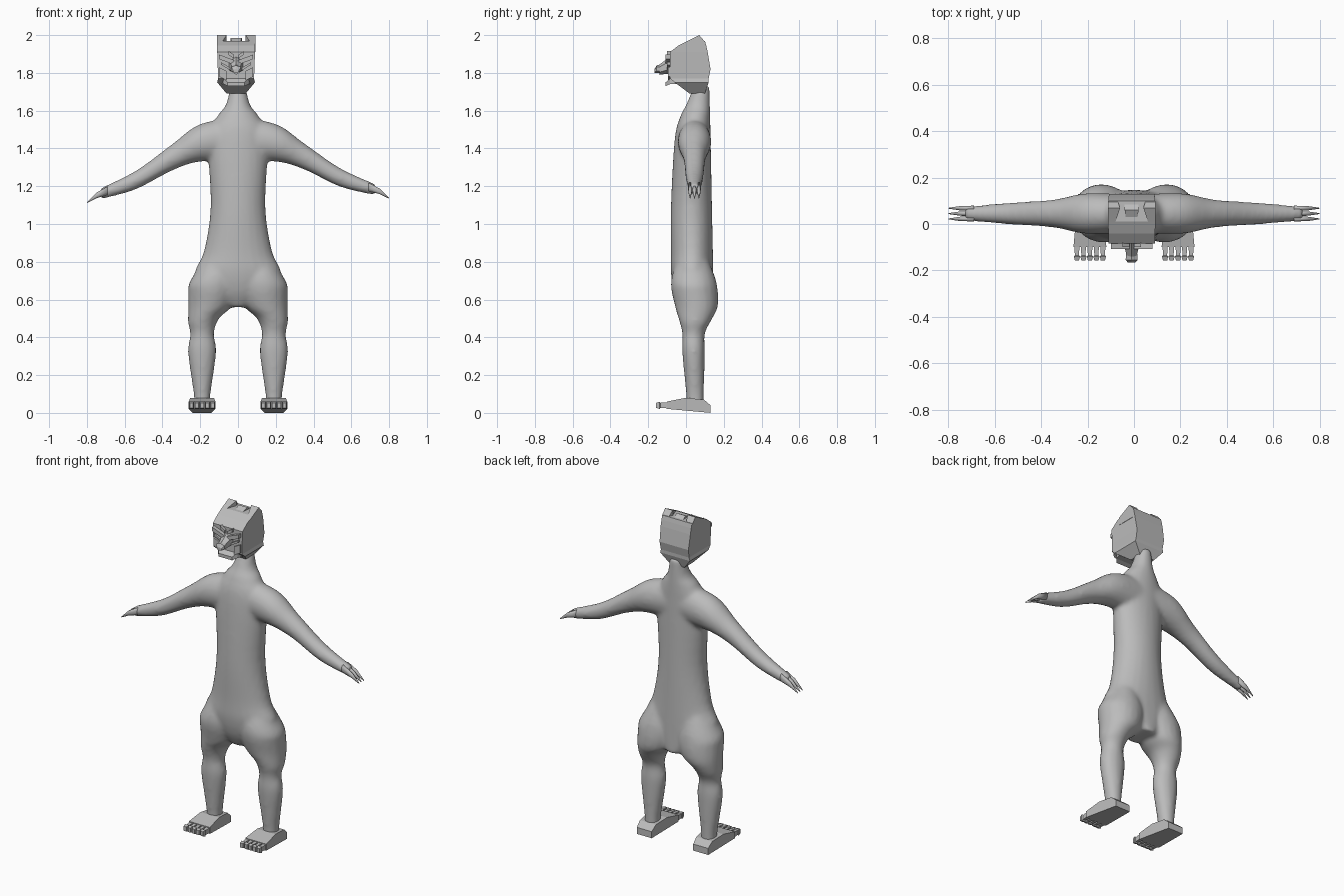
import bpy, bmesh, math
from mathutils import Vector

cube = bpy.data.objects.get("Cube")
if cube:
    bpy.data.objects.remove(cube)

GREY = (.5, .5, .5, 1)
grey = bpy.data.materials.new("plain grey")
grey.use_nodes = True
grey.diffuse_color = GREY
grey.node_tree.nodes["Principled BSDF"].inputs["Base Color"].default_value = GREY

SIDES = {"left": 1, "right": -1}
HEAD_X = -.01
LEG_X = .19


def smooth_rows(rows, steps=5):
    """Fill in rows between the given ones along a smooth curve."""
    rows = [Vector(row) for row in rows]
    padded = [rows[0], *rows, rows[-1]]
    result = []
    for before, start, end, after in zip(padded, rows, rows[1:], padded[3:]):
        for step in range(steps):
            t = step / steps
            ease = t * t * (3 - 2 * t)
            bend_in, bend_out = t * (1 - t) ** 2, t * t * (1 - t)
            result.append(start.lerp(end, ease) + (end - before) / 2 * bend_in
                          - (after - start) / 2 * bend_out)
    return result + [rows[-1]]


def add_tube(bm, axis, sections, sides=4, mirror=1, shift=0):
    """Closed tube; a section is its position, then the limits on the other two axes."""
    grow = math.sqrt(2) if sides == 4 else 1
    loops = []
    for position, low_a, high_a, low_b, high_b in sections:
        loop = []
        for corner in range(sides):
            angle = math.tau * (corner + .5) / sides
            a = (low_a + high_a + grow * math.cos(angle) * (high_a - low_a)) / 2
            b = (low_b + high_b + grow * math.sin(angle) * (high_b - low_b)) / 2
            x, y, z = {"x": (position, a, b), "y": (a, position, b), "z": (a, b, position)}[axis]
            loop.append(bm.verts.new((x * mirror + shift, y, z)))
        loops.append(loop)
    for lower, upper in zip(loops, loops[1:]):
        for i in range(sides):
            bm.faces.new((lower[i - 1], lower[i], upper[i], upper[i - 1]))
    bm.faces.new(loops[0])
    bm.faces.new(loops[-1])


def finish(name, bm):
    bmesh.ops.recalc_face_normals(bm, faces=bm.faces)
    mesh = bpy.data.meshes.new(name)
    bm.to_mesh(mesh)
    bm.free()
    mesh.materials.append(grey)
    ob = bpy.data.objects.new(name, mesh)
    bpy.context.collection.objects.link(ob)
    return ob


def tube(name, axis, sections, sides=4, mirror=1, shift=0):
    bm = bmesh.new()
    add_tube(bm, axis, sections, sides, mirror, shift)
    return finish(name, bm)


def centred(rows):
    """Sections from rows of position, half width and the two other limits."""
    return [(position, -half, half, low, high) for position, half, low, high in rows]


def face_bar(name, start, end, thickness, depth, mirror):
    """Slanted bar on the face between two points in x and z."""
    sections = [(x, -depth, -.07, z - thickness, z + thickness) for x, z in (start, end)]
    tube(name, "x", sections, mirror=mirror, shift=HEAD_X)


# Height, half width and front of the torso; the back is nearly straight
torso = smooth_rows([(.56, .07, -.02), (.64, .19, -.06), (.74, .23, -.08), (.86, .18, -.08),
                     (1.1, .145, -.08), (1.45, .16, -.06), (1.57, .11, -.03),
                     (1.63, .065, 0), (1.73, .04, .04)])
# Height, inner edge, front and back of the leg
leg = smooth_rows([(.85, .06, -.03, .1), (.7, 0, -.08, .16), (.57, .03, -.06, .17),
                   (.5, .1, -.04, .14), (.42, .127, -.02, .1), (.32, .115, -.02, .1),
                   (.1, .145, 0, .095), (.04, .145, 0, .095)])
# Distance out, half depth, height and half height of the arm
arm = smooth_rows([(-.02, .08, 1.45, .12), (.2, .088, 1.43, .1), (.35, .06, 1.355, .07),
                   (.54, .047, 1.24, .05), (.73, .03, 1.17, .03)])


def leg_outer(z, inner):
    return min(.265 - .6 * max(0, z - .68), 2 * LEG_X - inner)


def arm_tilt(x, side):
    return side * .02 * max(0, x - .2)


# Torso, legs and arms fused into one smooth skin
bm = bmesh.new()
add_tube(bm, "z", centred([(z, half, front, .16 - .02 * z) for z, half, front in torso]), 24)
for side in SIDES.values():
    add_tube(bm, "z", [(z, inner, leg_outer(z, inner), front, back)
                       for z, inner, front, back in leg], 20, side)
    add_tube(bm, "x", [(x, .045 - depth, .045 + depth, z - half + arm_tilt(x, side),
                        z + half + arm_tilt(x, side)) for x, depth, z, half in arm], 20, side)
body = finish("body", bm)
skin = body.modifiers.new("skin", "REMESH")
skin.mode = "VOXEL"
skin.voxel_size = .012
skin.use_smooth_shade = True
soften = body.modifiers.new("soften", "SMOOTH")
soften.iterations = 8

# Clawed fingers
finger = [(.69, .012, 1.187, .024), (.75, .01, 1.162, .016), (.8, .002, 1.125, .003)]
for label, side in SIDES.items():
    for number in range(3):
        y = .022 + .023 * number
        claw = tube(f"{label}_finger_{number + 1}", "x",
                    [(x, y - half, y + half, z - thick + arm_tilt(x, side),
                      z + thick + arm_tilt(x, side)) for x, half, z, thick in finger], 8, side)
        claw.data.shade_smooth()

# Feet with sloping soles, and toes with raised tips
foot = [(y, .062 - .09 * y, .012 - .09 * y, top)
        for y, top in ((.13, .04), (.095, .07), (0, .08), (-.1, .06))]
toe = [(-.09, .011), (-.135, .009), (-.14, .013), (-.158, .009)]
for label, side in SIDES.items():
    tube(f"{label}_foot", "y", centred(foot), shift=side * LEG_X)
    for number in range(5):
        x = LEG_X + .028 * (number - 2)
        tube(f"{label}_toe_{number + 1}", "y",
             centred([(y, half, .04 - 1.5 * half, .04 + 1.5 * half) for y, half in toe]),
             shift=side * x)

# Blocky head, narrowing to the throat and sloping at the brow
head = [(1.69, .05, .02, .1), (1.75, .1, -.06, .12), (1.77, .095, -.085, .12),
        (1.82, .097, -.085, .13), (1.91, .1, -.085, .115), (1.945, .1, -.04, .107),
        (1.97, .1, .01, .1)]
tube("head", "z", centred(head), shift=HEAD_X)
crest = [(-.06, .012, 1.9, 1.925), (.06, .03, 1.94, 1.985), (.1, .03, 1.94, 1.96)]
tube("crest", "y", centred(crest), shift=HEAD_X)

# Muzzle, nose and chin
muzzle = [(-.07, .05, 1.79, 1.895), (-.105, .034, 1.795, 1.87), (-.14, .024, 1.79, 1.845)]
tube("muzzle", "y", centred(muzzle), 6, shift=HEAD_X)
nose = [(-.13, .028, 1.8, 1.845), (-.155, .03, 1.8, 1.84), (-.167, .018, 1.8, 1.82)]
tube("nose", "y", centred(nose), 6, shift=HEAD_X)
chin = [(-.03, .08, 1.74, 1.775), (-.085, .065, 1.74, 1.77), (-.108, .045, 1.73, 1.75)]
tube("chin", "y", centred(chin), shift=HEAD_X)

# Ears on the top corners, with brows, eyelids and cheeks below
ear = [(-.02, .08, 1.955), (.07, .05, 2), (.1, .06, 1.965)]
for label, side in SIDES.items():
    tube(f"{label}_ear", "y", [(y, inner, .102, 1.91, top) for y, inner, top in ear],
         mirror=side, shift=HEAD_X)
    face_bar(f"{label}_brow", (.01, 1.855), (.09, 1.885), .012, .108, side)
    face_bar(f"{label}_eyelid", (.03, 1.82), (.08, 1.85), .007, .1, side)
    face_bar(f"{label}_cheek", (.05, 1.785), (.09, 1.805), .025, .095, side)
    face_bar(f"{label}_forehead_ridge", (.01, 1.885), (.04, 1.905), .01, .1, side)
